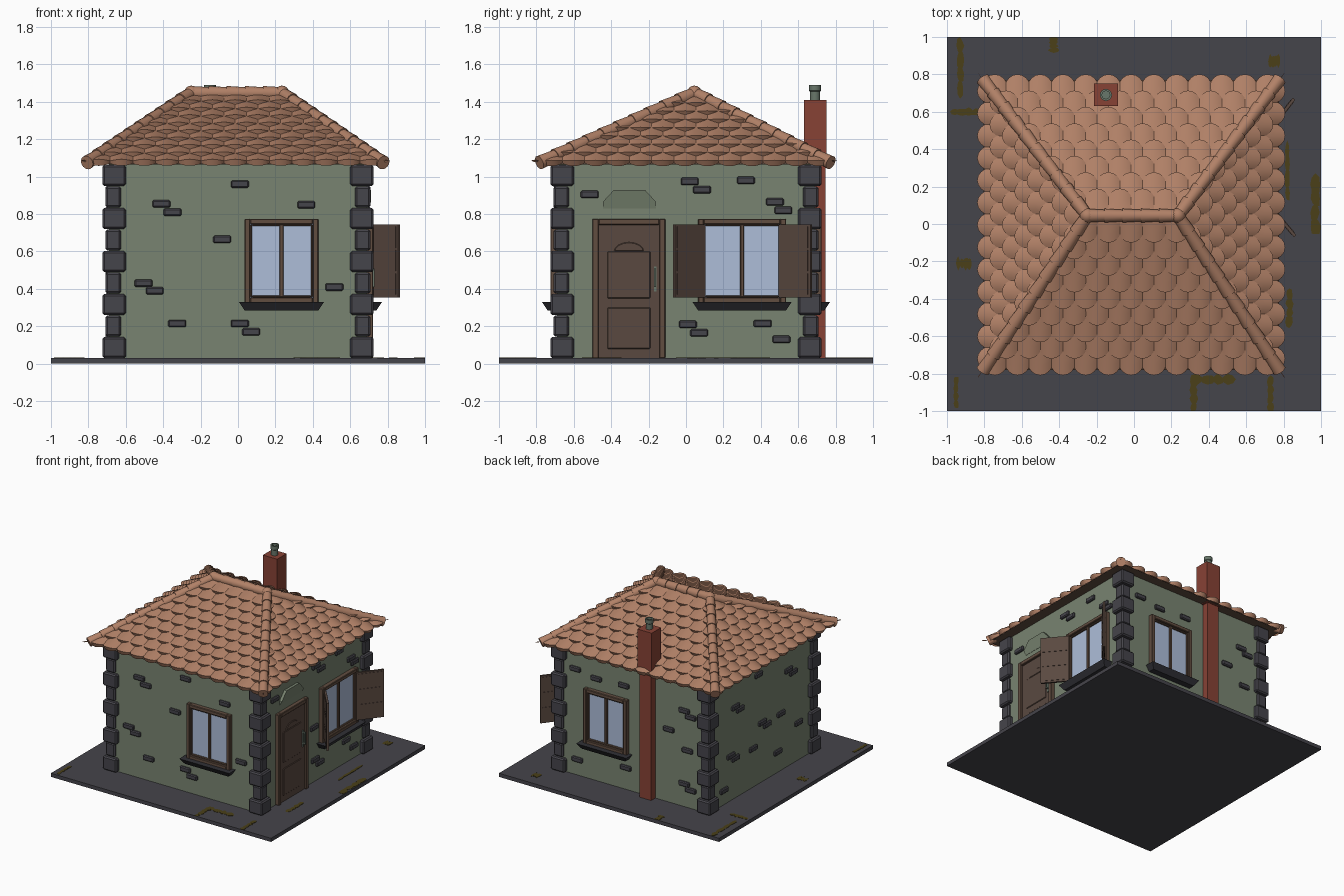
import bpy, bmesh, math, random
from mathutils import Vector, Matrix

if "Cube" in bpy.data.objects:
    bpy.data.objects.remove(bpy.data.objects["Cube"])
random.seed(4)


def material(name, *rgb):
    color = [(c / 255) ** 2.2 for c in rgb] + [1]
    m = bpy.data.materials.new(name)
    m.use_nodes = True
    m.diffuse_color = color
    m.node_tree.nodes["Principled BSDF"].inputs["Base Color"].default_value = color
    return m


plaster = material("green plaster", 120, 131, 112)
stone = material("dark stone", 71, 70, 76)
slate = material("sill slate", 52, 52, 57)
wood = material("frame wood", 97, 78, 66)
door_wood = material("door wood", 90, 74, 66)
glass = material("window glass", 172, 188, 216)
clay = material("roof clay", 176, 128, 103)
brick = material("chimney brick", 134, 68, 56)
metal = material("pipe metal", 104, 118, 106)
moss = material("moss", 76, 66, 30)

WALL = 0.69          # distance of each wall from the centre
FRONT, RIGHT, BACK, LEFT = 0, 90, 180, 270


def finish(name, bm, mat, turn=0, bevel=0, smooth=False):
    """Turn a bmesh drawn on the front wall into an object on any wall."""
    bmesh.ops.recalc_face_normals(bm, faces=bm.faces)
    bm.transform(Matrix.Rotation(math.radians(turn), 4, "Z"))
    me = bpy.data.meshes.new(name)
    bm.to_mesh(me)
    bm.free()
    me.materials.append(mat)
    ob = bpy.data.objects.new(name, me)
    bpy.context.collection.objects.link(ob)
    if bevel:
        mod = ob.modifiers.new("bevel", "BEVEL")
        mod.width, mod.segments = bevel, 1
    if smooth:
        bpy.ops.object.select_all(action="DESELECT")
        ob.select_set(True)
        bpy.context.view_layer.objects.active = ob
        bpy.ops.object.shade_smooth_by_angle(angle=math.radians(40))
    return ob


def box(bm, x0, x1, y0, y1, z0, z1):
    size = Matrix.Diagonal((x1 - x0, y1 - y0, z1 - z0, 1))
    mid = Matrix.Translation(((x0 + x1) / 2, (y0 + y1) / 2, (z0 + z1) / 2))
    return bmesh.ops.create_cube(bm, size=1, matrix=mid @ size)["verts"]


def plate(bm, x0, x1, z0, z1, out, back=0.02):
    """Box on the front wall, standing out from it by the given amount."""
    return box(bm, x0, x1, -WALL - out, -WALL + back, z0, z1)


def border(bm, x0, x1, z0, z1, t, out, sill=True):
    plate(bm, x0, x0 + t, z0, z1, out)
    plate(bm, x1 - t, x1, z0, z1, out)
    plate(bm, x0 + t, x1 - t, z1 - t, z1, out)
    if sill:
        plate(bm, x0 + t, x1 - t, z0, z0 + t, out)


def prism(bm, points, direction):
    face = bm.faces.new([bm.verts.new(p) for p in points])
    new = bmesh.ops.extrude_face_region(bm, geom=[face])["geom"]
    bmesh.ops.translate(bm, vec=direction, verts=[v for v in new if isinstance(v, bmesh.types.BMVert)])


# Ground slab with moss in its joints
bm = bmesh.new()
box(bm, -1, 1, -1, 1, 0, 0.03)
finish("ground_slab", bm, stone)
bm = bmesh.new()
for x, y, w, d in [(-.93, .84, .03, .3), (-.43, .96, .04, .08), (-.9, .6, .15, .03), (-.91, -.21, .08, .05),
                   (.32, -.91, .03, .18), (.42, -.83, .22, .04), (.73, -.91, .03, .18), (.97, .1, .04, .3),
                   (.83, -.45, .03, .2), (.75, .87, .06, .05), (-.95, -.9, .02, .16), (.82, .28, .02, .3)]:
    for i in range(4):
        t = (i - 1.5) / 4
        cx, cy = (x + t * w, y) if w > d else (x, y + t * d)
        hx, hy = (w / 8, d / 2) if w > d else (w / 2, d / 8)
        ring = []
        for k in range(8):
            a = math.tau * k / 8
            r = random.uniform(1.0, 1.6)
            ring.append((max(-1, min(1, cx + hx * r * math.cos(a))),
                         max(-1, min(1, cy + hy * r * math.sin(a))), 0.029))
        prism(bm, ring, (0, 0, 0.003 + i * 0.0003))
finish("moss_patches", bm, moss)

# Walls and alternating corner stones
bm = bmesh.new()
box(bm, -WALL, WALL, -WALL, WALL, 0.03, 1.08)
finish("walls", bm, plaster)
bm = bmesh.new()
step = 0.115
for sx in (-1, 1):
    for sy in (-1, 1):
        for i in range(9):
            outer, inner = (0.725, 0.6) if i % 2 == 0 else (0.709, 0.625)
            xs, ys = sorted((sx * outer, sx * inner)), sorted((sy * outer, sy * inner))
            box(bm, *xs, *ys, 0.03 + i * step, 0.03 + (i + 1) * step - 0.003)
finish("corner_stones", bm, stone, bevel=0.01)

# Loose stones showing through the plaster
stones = {
    FRONT: [(.01, .96), (-.41, .855), (-.35, .81), (.365, .85), (-.085, .665), (-.505, .43),
            (-.445, .39), (.515, .41), (-.325, .215), (.01, .215), (.07, .17)],
    RIGHT: [(-.515, .905), (.02, .975), (.085, .93), (.32, .98), (.475, .865), (.52, .82),
            (-.005, .48), (.01, .21), (.07, .165), (.41, .215), (.51, .13)],
    BACK: [(-.33, .87), (-.08, .88), (.47, .82), (.53, .78), (.33, .63), (.5, .5),
           (-.52, .9), (.47, .22), (.53, .18), (-.06, .21), (-.5, .16)],
    LEFT: [(.34, .82), (.4, .78), (-.35, .78), (-.29, .74), (0, .52), (.06, .48), (.24, .5),
           (-.35, .36), (-.41, .4), (-.12, .35), (.47, .34), (-.5, .15), (.2, .2), (-.05, .93)],
}
for turn, spots in stones.items():
    bm = bmesh.new()
    for x, z in spots:
        plate(bm, x - 0.048, x + 0.048, z - 0.02, z + 0.02, 0.018)
    finish("wall_stones", bm, stone, turn, bevel=0.007)


# Windows: frame, panes and tapered sill
def window(turn, x0, x1):
    z0, z1, mid = 0.325, 0.775, (x0 + x1) / 2
    bm = bmesh.new()
    border(bm, x0, x1, z0, z1, 0.03, 0.035)
    border(bm, x0 + 0.03, x1 - 0.03, z0 + 0.03, z1 - 0.03, 0.01, 0.022)
    plate(bm, mid - 0.011, mid + 0.011, z0 + 0.03, z1 - 0.03, 0.022)
    finish("window_frame", bm, wood, turn, bevel=0.004)
    bm = bmesh.new()
    plate(bm, x0 + 0.02, x1 - 0.02, z0 + 0.02, z1 - 0.02, 0.008)
    finish("window_panes", bm, glass, turn)
    bm = bmesh.new()
    for v in plate(bm, x0 - 0.03, x1 + 0.03, 0.285, 0.33, 0.08):
        if v.co.z < 0.3:
            v.co.x += math.copysign(0.03, mid - v.co.x)
            v.co.y += 0.03 if v.co.y < -WALL else 0
    finish("window_sill", bm, slate, turn)


window(FRONT, 0.035, 0.43)
window(RIGHT, 0.065, 0.535)
window(BACK, -0.43, -0.035)

# Open shutters beside the door-side window
for hinge, angle in ((0.1, -140), (0.5, -38)):
    bm = bmesh.new()
    box(bm, 0, 0.215, -0.008, 0.008, 0.355, 0.745)
    for i in range(3):
        box(bm, 0.015, 0.2, -0.011, 0.011, 0.37 + i * 0.125, 0.483 + i * 0.125)
    swing = Matrix.Translation((hinge, -WALL - 0.033, 0))
    bm.transform(swing @ Matrix.Rotation(math.radians(angle), 4, "Z"))
    finish("shutter", bm, door_wood, RIGHT)

# Door with frame, panels, handle and arched relief above
bm = bmesh.new()
border(bm, -0.5, -0.11, 0.03, 0.775, 0.033, 0.032, sill=False)
finish("door_frame", bm, wood, RIGHT, bevel=0.004)
bm = bmesh.new()
plate(bm, -0.47, -0.14, 0.03, 0.745, 0.014)
finish("door_leaf", bm, door_wood, RIGHT)
bm = bmesh.new()
plate(bm, -0.42, -0.19, 0.08, 0.3, 0.019)
plate(bm, -0.42, -0.19, 0.35, 0.6, 0.019)
prism(bm, [(-0.305 + 0.08 * math.cos(a * math.pi / 8), -WALL - 0.019, 0.6 + 0.05 * math.sin(a * math.pi / 8))
           for a in range(9)], (0, 0.02, 0))
finish("door_panels", bm, door_wood, RIGHT, bevel=0.004)
bm = bmesh.new()
plate(bm, -0.172, -0.157, 0.385, 0.52, 0.02)
box(bm, -0.17, -0.16, -WALL - 0.04, -WALL - 0.03, 0.41, 0.51)
for z in (0.41, 0.5):
    plate(bm, -0.17, -0.16, z, z + 0.01, 0.04)
finish("door_handle", bm, metal, RIGHT)
bm = bmesh.new()
arch = [(-.445, .83), (-.445, .865), (-.385, .93), (-.22, .93), (-.16, .865), (-.16, .83)]
prism(bm, [(x, -WALL - (0.002 if z < 0.84 else 0.022), z) for x, z in arch], (0, 0.03, 0))
finish("door_arch", bm, plaster, RIGHT)

# Roof core
eave_z, ridge_z = 1.065, 1.435
corners = [Vector(p) for p in ((-.805, -.78, eave_z), (.775, -.78, eave_z), (.775, .77, eave_z), (-.805, .77, eave_z))]
ridge = [Vector((-0.25, 0.045, ridge_z)), Vector((0.235, 0.045, ridge_z))]
bm = bmesh.new()
v = [bm.verts.new(p) for p in corners + ridge]
for f in ((0, 1, 5, 4), (1, 2, 5), (2, 3, 4, 5), (3, 0, 4), (3, 2, 1, 0)):
    bm.faces.new([v[i] for i in f])
finish("roof_core", bm, wood)


# Rounded, domed roof tiles laid in staggered rows and trimmed at the hips
def add_tile(bm, origin, along, up, normal, half, length):
    cols, rows = 8, 3
    grid = []
    for j in range(-1, rows + 1):
        line = []
        for i in range(cols + 1):
            x = -math.cos(math.pi * i / cols)
            low = -0.05 * math.sqrt(max(0, 1 - x * x))
            t = max(j, 0) / rows
            h = 0 if j < 0 else (0.012 + 0.026 * (1 - x * x)) * (1 - 0.75 * t)
            line.append(bm.verts.new(origin + along * x * half + up * (low + (length - low) * t) + normal * h))
        grid.append(line)
    for a, b in zip(grid, grid[1:]):
        for i in range(cols):
            bm.faces.new((a[i], a[i + 1], b[i + 1], b[i]))


slopes = [("front", 0, 1, 0, 1, 9), ("right", 1, 2, 1, 1, 8), ("back", 2, 3, 1, 0, 8), ("left", 3, 0, 0, 0, 8)]
for side, a, b, ra, rb, rows in slopes:
    start, end = corners[a], corners[b]
    along = (end - start).normalized()
    rise = ridge[ra] - start
    slope = rise - along * rise.dot(along)
    up = slope.normalized()
    normal = along.cross(up)
    count = 13
    pitch = (end - start).length / count
    row_len = (slope.length - 0.03) / rows
    bm = bmesh.new()
    for r in range(rows):
        t = 0.035 + r * row_len
        part = t / slope.length
        s0 = rise.dot(along) * part
        s1 = (end - start).length + (ridge[rb] - end).dot(along) * part
        for k in range(-1, count + 1):
            s = (k + 0.5 + 0.5 * (r % 2)) * pitch
            if s0 - pitch < s < s1 + pitch:
                add_tile(bm, start + along * s + up * t, along, up, normal, pitch * 0.53, min(row_len * 1.2, slope.length - t))
    for corner, top, sign in ((start, ridge[ra], 1), (end, ridge[rb], -1)):
        outward = (top - corner).cross(Vector((0, 0, 1))) * -sign
        bmesh.ops.bisect_plane(bm, geom=bm.verts[:] + bm.edges[:] + bm.faces[:], plane_co=corner,
                               plane_no=outward if outward.dot(along) * sign < 0 else -outward, clear_outer=True)
    finish("roof_tiles_" + side, bm, clay, smooth=True)

# Hip and ridge caps: overlapping barrels with rounded ends
bm = bmesh.new()
lift = Vector((0, 0, 0.012))
runs = [(corners[i], ridge[j], 10) for i, j in ((0, 0), (1, 1), (2, 1), (3, 0))] + [(ridge[0], ridge[1], 5)]
for p, q, n in runs:
    axis = (q - p).normalized()
    turn = axis.to_track_quat("Z", "Y").to_matrix().to_4x4()
    size = (q - p).length / n
    for i in range(n):
        mid = p + axis * size * (i + 0.5) + lift
        bmesh.ops.create_cone(bm, cap_ends=True, segments=14, radius1=0.038, radius2=0.031,
                              depth=size * 1.1, matrix=Matrix.Translation(mid) @ turn)
for p in ridge:
    bmesh.ops.create_uvsphere(bm, u_segments=14, v_segments=8, radius=0.04, matrix=Matrix.Translation(p + lift))
finish("ridge_caps", bm, clay, smooth=True)

# Chimney and its pipe
bm = bmesh.new()
box(bm, -0.205, -0.1, 0.64, 0.745, 0.03, 1.1)
box(bm, -0.215, -0.085, 0.63, 0.752, 1.06, 1.41)
finish("chimney", bm, brick)
bm = bmesh.new()
profile = [(.027, 1.4), (.027, 1.455), (.032, 1.46), (.032, 1.49), (.021, 1.49), (.021, 1.43), (0, 1.43)]
line = [bm.verts.new((-0.15 + r, 0.69, z)) for r, z in profile]
edges = [bm.edges.new(pair) for pair in zip(line, line[1:])]
bmesh.ops.spin(bm, geom=line + edges, cent=(-0.15, 0.69, 0), axis=(0, 0, 1), angle=math.tau, steps=16)
bmesh.ops.remove_doubles(bm, verts=bm.verts, dist=0.0001)
finish("chimney_pipe", bm, metal, smooth=True)
